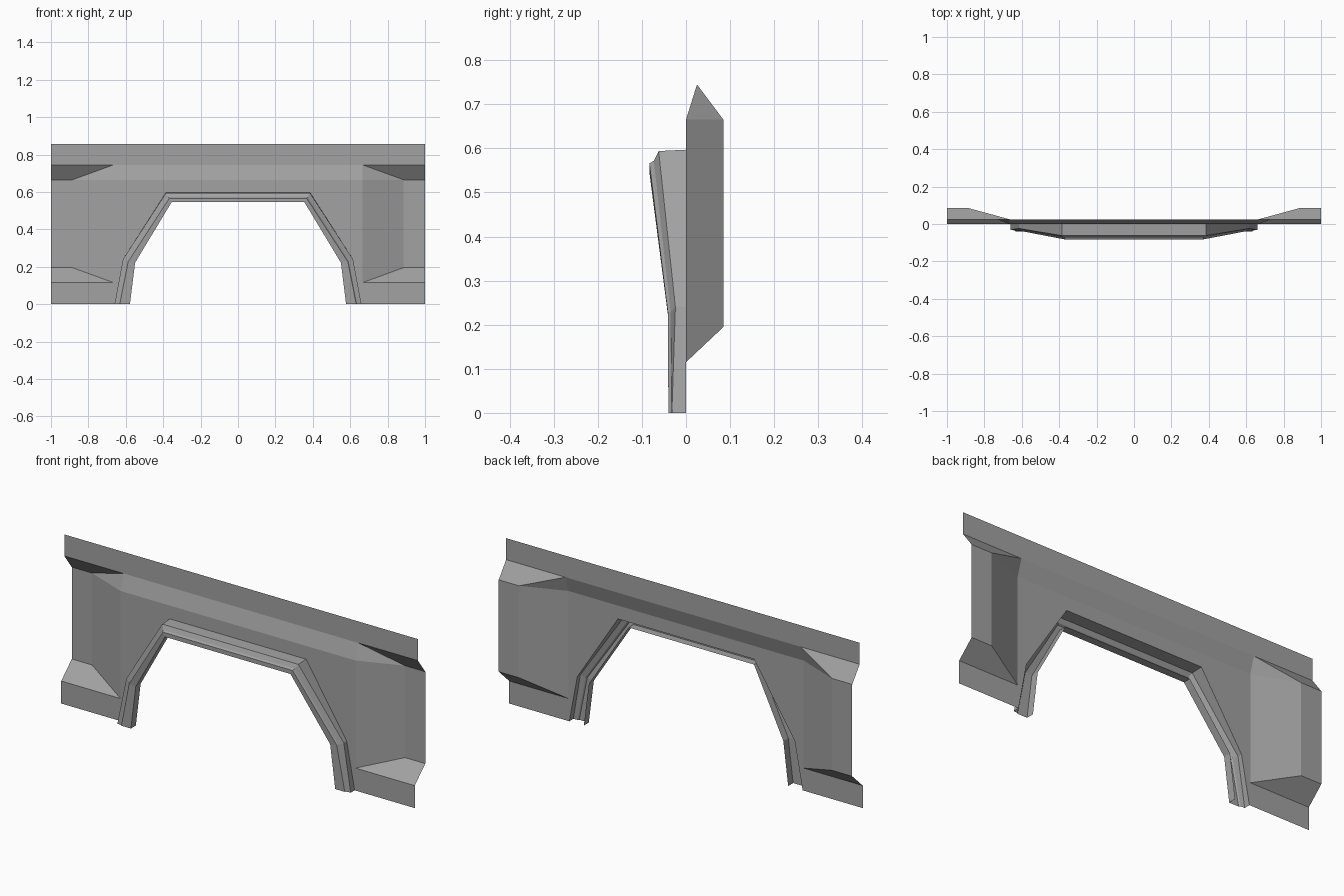
import bpy
import bmesh

cube = bpy.data.objects.get("Cube")
if cube:
    bpy.data.objects.remove(cube)

# Plain grey sheet metal
grey = bpy.data.materials.new("panel_grey")
grey.use_nodes = True
colour = (0.36, 0.36, 0.36, 1)
grey.diffuse_color = colour
bsdf = grey.node_tree.nodes["Principled BSDF"]
bsdf.inputs["Base Color"].default_value = colour
bsdf.inputs["Roughness"].default_value = 0.7


def mirrored_sheet(name, faces):
    """Flat-shaded sheet from the +x half, mirrored across the centre."""
    bm = bmesh.new()
    for points in faces:
        bm.faces.new([bm.verts.new(p) for p in points])
    bmesh.ops.remove_doubles(bm, verts=bm.verts, dist=0.0005)
    mesh = bpy.data.meshes.new(name)
    bm.to_mesh(mesh)
    bm.free()
    mesh.materials.append(grey)
    obj = bpy.data.objects.new(name, mesh)
    bpy.context.collection.objects.link(obj)
    mirror = obj.modifiers.new("mirror", "MIRROR")
    mirror.use_clip = True
    return obj


# Key heights, depths and widths of the panel
top, crease, shoulder, sill, ledge = 0.855, 0.745, 0.665, 0.115, 0.195
rim_y, recess_y = 0.025, 0.085
side, recess_x, end = 0.665, 0.885, 1.0

# Wheel arch cross-section rings: foot, knee and corner of each
rings = [
    [(0.66, 0, 0), (0.615, 0, 0.24), (0.385, 0, 0.597)],
    [(0.66, -0.032, 0), (0.615, -0.024, 0.24), (0.385, -0.062, 0.594)],
    [(0.637, -0.034, 0), (0.592, -0.035, 0.23), (0.372, -0.073, 0.572)],
    [(0.632, -0.04, 0), (0.587, -0.041, 0.227), (0.367, -0.083, 0.566)],
    [(0.578, -0.04, 0), (0.55, -0.041, 0.222), (0.355, -0.083, 0.545)],
]
# Return flange folded back from the inner edge
rings.append([(x, y + 0.04, z) for x, y, z in rings[-1]])
# Carry every ring to the centre line
for ring in rings:
    x, y, z = ring[-1]
    ring.append((0, y, z))

foot, knee, corner, middle = rings[0]
crease_in, shoulder_in = (side, rim_y, crease), (side, 0, shoulder)
sill_in, sill_end = (side, 0, sill), (end, 0, sill)
crease_end = (end, rim_y, crease)
recess_top, recess_low = (recess_x, recess_y, shoulder), (recess_x, recess_y, ledge)
end_top, end_low = (end, recess_y, shoulder), (end, recess_y, ledge)
crease_mid, shoulder_mid = (0, rim_y, crease), (0, 0, shoulder)

mirrored_sheet("fender_panel", [
    # upright top rim
    [crease_mid, crease_in, (side, rim_y, top), (0, rim_y, top)],
    [crease_in, crease_end, (end, rim_y, top), (side, rim_y, top)],
    # sloped shoulder and flat face around the arch
    [shoulder_mid, shoulder_in, crease_in, crease_mid],
    [middle, corner, shoulder_in, shoulder_mid],
    [corner, knee, sill_in, shoulder_in],
    [knee, foot, sill_in],
    # lower end flap
    [foot, (end, 0, 0), sill_end, sill_in],
    # recessed end with its slanted borders
    [sill_in, sill_end, end_low, recess_low],
    [recess_low, end_low, end_top, recess_top],
    [recess_top, end_top, crease_end, crease_in],
    [shoulder_in, recess_top, crease_in],
    [sill_in, recess_low, recess_top, shoulder_in],
])

# Stepped trim bridging neighbouring rings
mirrored_sheet("wheel_arch_trim", [
    [b[i], b[i + 1], a[i + 1], a[i]][::-1]
    for a, b in zip(rings, rings[1:]) for i in range(len(a) - 1)
])
